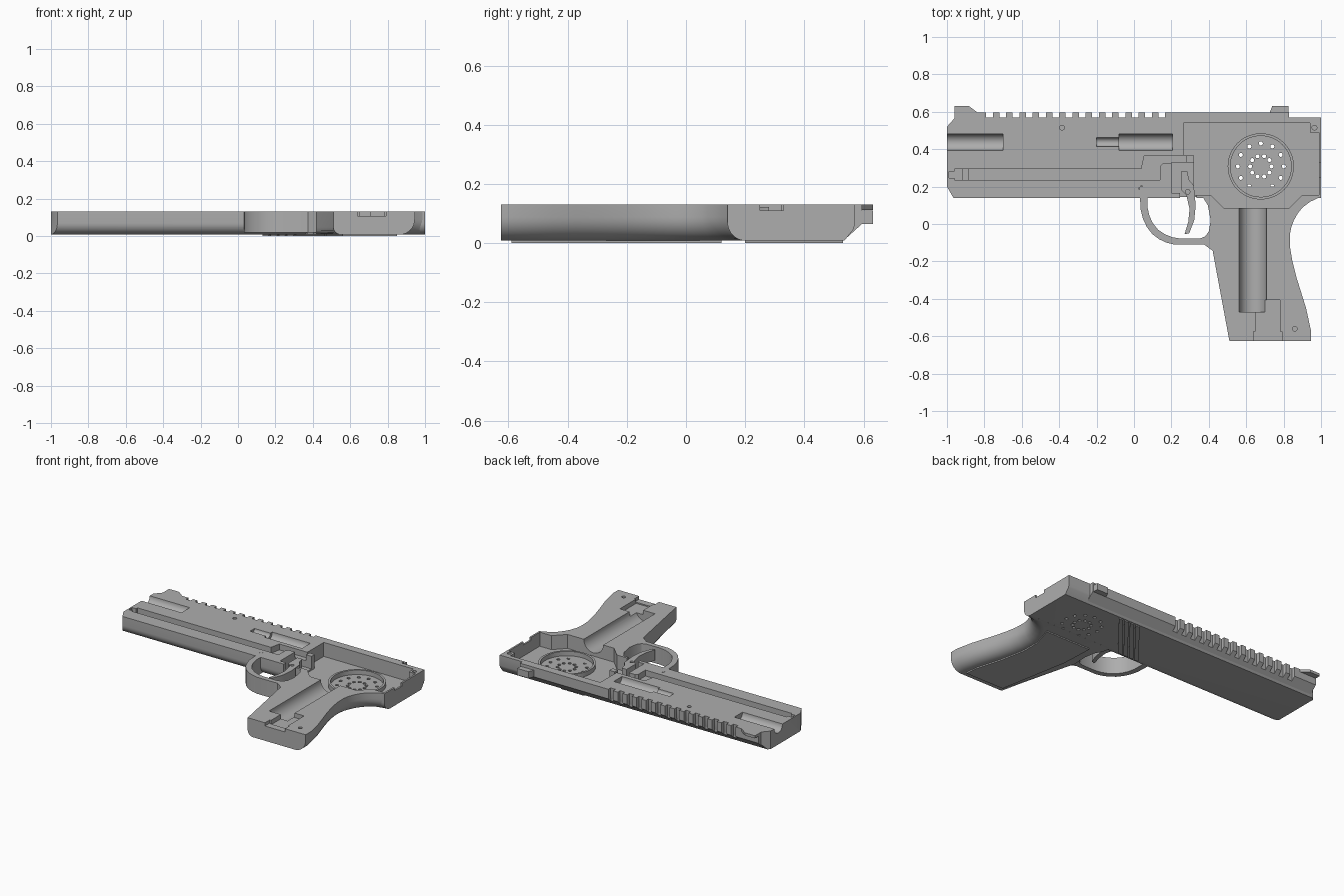
import bpy, bmesh, math
from mathutils import Matrix

old = bpy.data.objects.get("Cube")
if old:
    bpy.data.objects.remove(old, do_unlink=True)

TOP, FACE = 0.13, 0.008
grey = bpy.data.materials.new("plain grey")
grey.use_nodes = True
grey.diffuse_color = (0.42, 0.42, 0.42, 1)
grey.node_tree.nodes["Principled BSDF"].inputs["Base Color"].default_value = grey.diffuse_color


def finish(name, bm):
    bmesh.ops.recalc_face_normals(bm, faces=bm.faces)
    mesh = bpy.data.meshes.new(name)
    bm.to_mesh(mesh)
    bm.free()
    mesh.materials.append(grey)
    ob = bpy.data.objects.new(name, mesh)
    bpy.context.scene.collection.objects.link(ob)
    return ob


def prism_mesh(points, low, high, axis="z"):
    """Extrude a flat outline: (x, y) along z, or (y, z) along x."""
    bm = bmesh.new()
    place = (lambda a, b: (a, b, low)) if axis == "z" else (lambda a, b: (low, a, b))
    face = bm.faces.new([bm.verts.new(place(*p)) for p in points])
    moved = bmesh.ops.extrude_face_region(bm, geom=[face])["geom"]
    step = (0, 0, high - low) if axis == "z" else (high - low, 0, 0)
    bmesh.ops.translate(bm, vec=step, verts=[v for v in moved if isinstance(v, bmesh.types.BMVert)])
    return bm


def prism(name, points, low, high, axis="z"):
    return finish(name, prism_mesh(points, low, high, axis))


def box(name, x0, x1, y0, y1, z0, z1):
    return prism(name, [(x0, y0), (x1, y0), (x1, y1), (x0, y1)], z0, z1)


def disc(name, x, y, r, z0, z1, sides=16):
    ring = [(x + r * math.cos(2 * math.pi * i / sides), y + r * math.sin(2 * math.pi * i / sides))
            for i in range(sides)]
    return prism(name, ring, z0, z1)


def rod(name, axis, start, end, across, r):
    """Round cutter lying in the parting plane, along x or y."""
    bm = bmesh.new()
    bmesh.ops.create_cone(bm, cap_ends=True, segments=32, radius1=r, radius2=r, depth=end - start)
    turn = Matrix.Rotation(math.pi / 2, 4, "Y" if axis == "x" else "X")
    mid = (start + end) / 2
    spot = (mid, across, TOP) if axis == "x" else (across, mid, TOP)
    bm.transform(Matrix.Translation(spot) @ turn)
    return finish(name, bm)


def boolean(ob, tools, operation="DIFFERENCE"):
    bpy.ops.object.select_all(action="DESELECT")
    bpy.context.view_layer.objects.active = ob
    ob.select_set(True)
    for tool in tools:
        mod = ob.modifiers.new("cut", "BOOLEAN")
        mod.operation, mod.solver, mod.object = operation, "EXACT", tool
        bpy.ops.object.modifier_apply(modifier=mod.name)


def smooth(ob):
    bpy.ops.object.select_all(action="DESELECT")
    bpy.context.view_layer.objects.active = ob
    ob.select_set(True)
    bpy.ops.object.shade_smooth_by_angle(angle=math.radians(30))


# Slide: side profile swept along its length, with the muzzle corners trimmed
R = 0.062
arc = [(0.14 + R - R * math.cos(a), FACE + R - R * math.sin(a))
       for a in [math.pi / 2 * i / 8 for i in range(9)]]
slide = prism("slide_half", [(0.14, TOP)] + arc + [(0.535, FACE), (0.565, 0.045), (0.57, 0.06), (0.57, TOP)],
              -1, 1, "x")
trim = prism("trim", [(-1, 0.2), (-0.96, 0.13), (1.1, 0.13), (1.1, 0.7), (-0.96, 0.7), (-0.96, 0.565), (-1, 0.52)],
             -0.1, 0.3)
boolean(slide, [trim], "INTERSECT")

# Grip: curved outline with rounded outer edges
back = [(0.945, -0.625), (0.945, -0.565), (0.92, -0.45), (0.895, -0.37), (0.87, -0.29), (0.847, -0.2),
        (0.835, -0.13), (0.833, -0.06), (0.84, -0.02), (0.855, 0.02), (0.875, 0.056), (0.9, 0.087),
        (0.94, 0.118), (1, 0.147)]
front = [(1, 0.2), (0.36, 0.2), (0.37, 0.14), (0.395, 0.1), (0.41, 0.02), (0.405, -0.09), (0.42, -0.14), (0.51, -0.625)]
bm = prism_mesh(back + front, FACE, TOP)


def outer_edges(test):
    picked = []
    for e in bm.edges:
        m = (e.verts[0].co + e.verts[1].co) / 2
        if all(abs(v.co.z - FACE) < 1e-4 for v in e.verts) and -0.62 < m.y < 0.14 and test(m):
            picked.append(e)
    return picked


bmesh.ops.bevel(bm, geom=outer_edges(lambda m: m.x > 0.75), offset=0.08, segments=8, profile=0.5, affect="EDGES")
bmesh.ops.bevel(bm, geom=outer_edges(lambda m: m.x < 0.52 and m.y < -0.13), offset=0.04, segments=6,
                profile=0.5, affect="EDGES")
grip = finish("grip_half", bm)
panel = prism("grip_panel", [(0.46, 0.12), (0.47, -0.1), (0.56, -0.59), (0.85, -0.59), (0.84, -0.5), (0.79, -0.33),
                             (0.755, -0.15), (0.755, -0.03), (0.78, 0.06), (0.8, 0.12)], 0, 0.02)

# Trigger guard loop
guard_out = [(0.03, 0.2), (0.035, 0.08), (0.047, 0.03), (0.068, -0.015), (0.097, -0.053), (0.135, -0.082),
             (0.175, -0.1), (0.215, -0.11), (0.375, -0.11), (0.43, -0.15)]
guard_in = [(0.44, 0.02), (0.41, 0.02), (0.4, -0.04), (0.38, -0.067), (0.35, -0.078), (0.25, -0.078), (0.205, -0.071),
            (0.165, -0.055), (0.128, -0.03), (0.1, 0.005), (0.082, 0.045), (0.072, 0.09), (0.07, 0.2)]
guard = prism("trigger_guard", guard_out + guard_in, 0.018, TOP)

# Top rail and its notches
rail = prism("top_rail", [(0.545, 0.02), (0.595, 0.065), (0.595, TOP), (0.545, TOP)], -0.96, 0.83, "x")
notches = [box("notch", x, x + 0.036, 0.569, 0.7, -0.1, 0.3) for x in [-0.79 + 0.0708 * i for i in range(14)]]
boolean(rail, notches)

# Sights
sight_front = prism("front_sight", [(-0.96, 0.56), (-0.835, 0.56), (-0.835, 0.595), (-0.885, 0.632), (-0.96, 0.632)],
                    0.112, TOP)
sight_rear = prism("rear_sight", [(0.725, 0.56), (0.825, 0.56), (0.825, 0.632), (0.74, 0.632), (0.725, 0.595)],
                   0.065, 0.11)

# Trigger with a pivot hole
trigger = prism("trigger", [(0.25, 0.28), (0.285, 0.28), (0.295, 0.235), (0.32, 0.205), (0.33, 0.1), (0.322, 0.02),
                            (0.295, -0.05), (0.27, -0.055), (0.29, 0.01), (0.297, 0.08), (0.28, 0.155), (0.25, 0.185)],
                0.05, 0.122)

# Slanted ribs on the outer side of the slide
ribs = [prism("rib_%d" % (i + 1), [(x, 0.53), (x + 0.034, 0.53), (x - 0.236, 0.2), (x - 0.27, 0.2)], 0, 0.02)
        for i, x in enumerate([0.4, 0.444, 0.488, 0.532])]

# Cutters for the inside
chamber = prism("chamber", [(0.265, 0.54), (0.94, 0.54), (0.94, 0.49), (0.988, 0.49), (0.988, 0.156), (0.9, 0.156),
                            (0.83, 0.085), (0.48, 0.085), (0.41, 0.156), (0.32, 0.156), (0.32, 0.365),
                            (0.265, 0.365)], 0.035, 0.2)
barrel = [rod("barrel", "x", a, b, 0.438, r) for a, b, r in
          [(-1.1, -0.7, 0.044), (-0.71, -0.19, 0.037), (-0.2, -0.07, 0.024), (-0.08, 0.205, 0.044)]]
channel = prism("channel", [(-0.96, 0.235), (0.14, 0.235), (0.14, 0.31), (0.155, 0.325), (0.28, 0.325),
                            (0.28, 0.365), (0.055, 0.365), (0.04, 0.295), (-0.96, 0.295)], 0.09, 0.2)
pockets = [box("wire_end", -0.99, -0.95, 0.245, 0.28, 0.09, 0.2),
           box("light_seat", -0.915, -0.885, 0.235, 0.295, 0.06, 0.2),
           box("trigger_pocket", 0.2, 0.33, 0.165, 0.33, 0.045, 0.2),
           box("trigger_gap", 0.245, 0.335, 0.1, 0.2, 0.045, 0.2),
           box("rear_slot", 0.97, 1.1, 0.25, 0.33, 0.11, 0.2)]
sx, sy = 0.678, 0.308
holes = [disc("sound_hole", sx + r * math.cos(2 * math.pi * i / n), sy + r * math.sin(2 * math.pi * i / n),
              0.011, -0.1, 0.2, 10) for r, n in [(0.123, 12), (0.057, 10)] for i in range(n)]
screws = [disc("screw", x, y, 0.013, 0.07, 0.2) for x, y in [(-0.385, 0.515), (0.04, 0.19), (0.965, 0.515)]]
grip_screw = disc("screw", 0.86, -0.56, 0.013, 0.07, 0.2)
trough = rod("trough", "y", -0.47, 0.12, 0.635, 0.073)
grip_cuts = [box("lower_step", 0.65, 0.78, -0.58, -0.405, 0.1, 0.2),
             box("end_notch", 0.64, 0.79, -0.7, -0.575, 0.108, 0.2)]
pivot = disc("pivot", 0.287, 0.172, 0.012, -0.1, 0.2)

# Speaker seat ring
ring = disc("speaker_ring", sx, sy, 0.177, 0.02, 0.065, 48)
ring_hole = disc("ring_hole", sx, sy, 0.163, -0.1, 0.2, 48)

boolean(slide, [chamber, channel] + barrel + pockets + holes + screws)
boolean(grip, [chamber, trough, grip_screw] + grip_cuts)
boolean(ring, [ring_hole])
boolean(trigger, [pivot])

# Remove the cutters and shade the parts
for tool in [trim, chamber, channel, trough, grip_screw, pivot, ring_hole] + notches + barrel + pockets \
        + holes + screws + grip_cuts:
    bpy.data.objects.remove(tool, do_unlink=True)
for part in [slide, grip, panel, guard, rail, sight_front, sight_rear, trigger, ring] + ribs:
    smooth(part)
